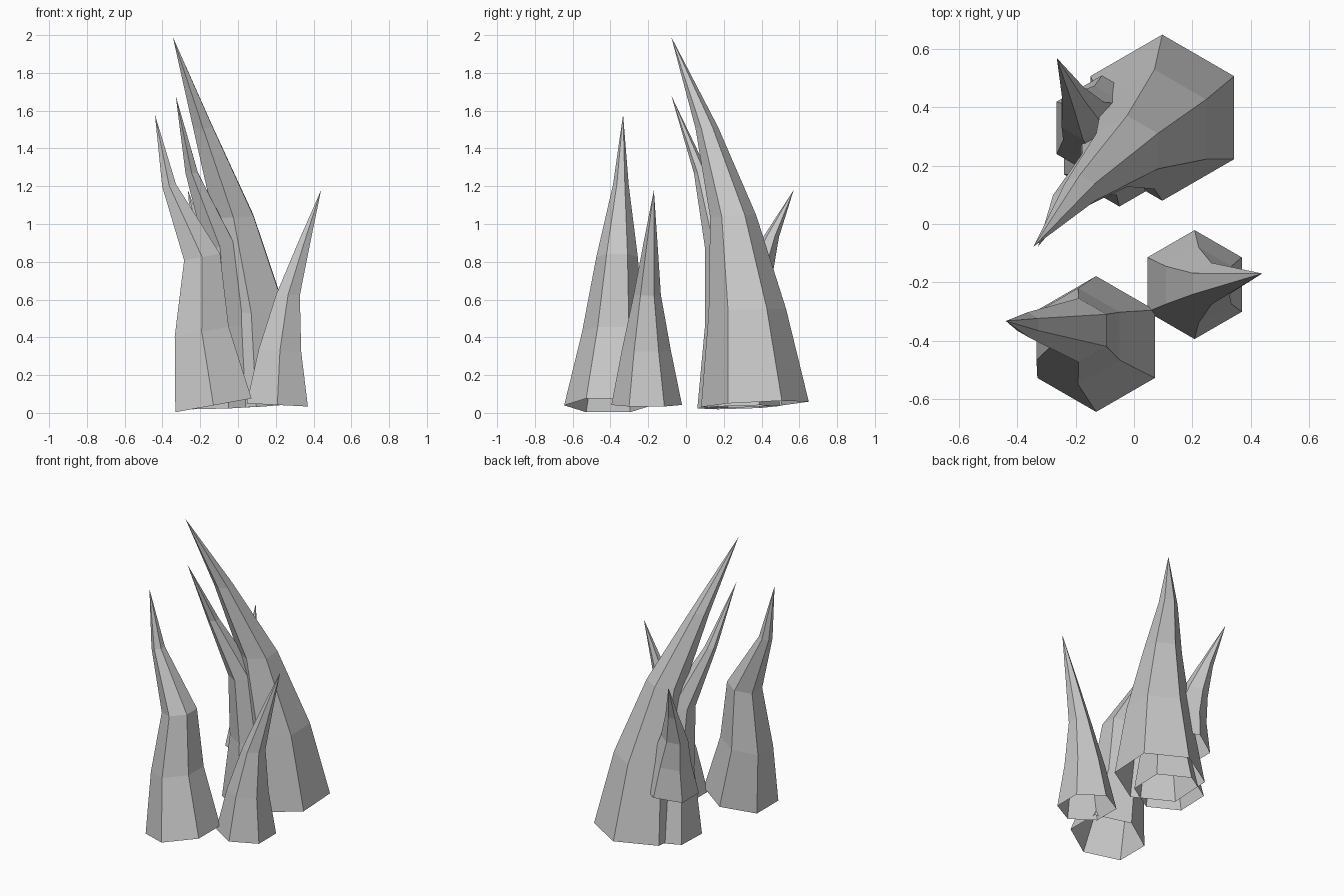
import bpy
import bmesh
from math import radians, sin, cos

cube = bpy.data.objects.get("Cube")
if cube:
    bpy.data.objects.remove(cube, do_unlink=True)

# Single stone colour
stone = bpy.data.materials.new("grey_stone")
stone.use_nodes = True
GREY = (0.58, 0.58, 0.58, 1.0)
stone.diffuse_color = GREY
stone.node_tree.nodes["Principled BSDF"].inputs["Base Color"].default_value = GREY


def make_spike(name, rings, tip, tilt):
    """Hexagonal tapered spike, open underneath; rings are (x, y, z, radius)."""
    bm = bmesh.new()
    loops = []
    for x, y, z, r in rings:
        loop = []
        for i in range(6):
            a = radians(90 + 60 * i)
            dx, dy = r * cos(a), r * sin(a)
            loop.append(bm.verts.new((x + dx, y + dy, z + dx * tilt[0] + dy * tilt[1])))
        loops.append(loop)
    for low, high in zip(loops, loops[1:]):
        for i in range(6):
            j = (i + 1) % 6
            bm.faces.new((low[i], low[j], high[j], high[i]))
    point = bm.verts.new(tip)
    for i in range(6):
        bm.faces.new((loops[-1][i], loops[-1][(i + 1) % 6], point))
    mesh = bpy.data.meshes.new(name)
    bm.to_mesh(mesh)
    bm.free()
    mesh.materials.append(stone)
    obj = bpy.data.objects.new(name, mesh)
    bpy.context.collection.objects.link(obj)


# Tallest spike at the back
make_spike("tall_spike",
           [(0.097, 0.365, 0.045, 0.285), (0.07, 0.325, 0.54, 0.205),
            (-0.024, 0.25, 1.04, 0.122), (-0.185, 0.11, 1.51, 0.06)],
           (-0.345, -0.078, 1.99), (0.05, 0.05))

# Slim spike overlapping the tall one
make_spike("slim_spike",
           [(-0.05, 0.28, 0.03, 0.22), (-0.06, 0.24, 0.46, 0.14),
            (-0.095, 0.195, 0.88, 0.095), (-0.245, 0.08, 1.27, 0.038)],
           (-0.33, -0.078, 1.68), (0.04, 0.03))

# Short spike growing out of the back
make_spike("side_spike",
           [(-0.11, 0.33, 0.36, 0.18), (-0.135, 0.35, 0.56, 0.125),
            (-0.175, 0.375, 0.74, 0.085), (-0.21, 0.45, 0.93, 0.042)],
           (-0.265, 0.57, 1.18), (0.18, 0.0))

# Front spike with a bent tip
make_spike("front_spike",
           [(-0.13, -0.412, 0.04, 0.233), (-0.192, -0.385, 0.43, 0.165),
            (-0.19, -0.365, 0.825, 0.11), (-0.365, -0.345, 1.205, 0.042)],
           (-0.44, -0.333, 1.58), (0.18, 0.0))

# Small front spike leaning outward
make_spike("small_spike",
           [(0.208, -0.208, 0.042, 0.187), (0.222, -0.21, 0.33, 0.13),
            (0.265, -0.205, 0.625, 0.072), (0.35, -0.188, 0.9, 0.037)],
           (0.44, -0.17, 1.18), (-0.05, 0.0))
